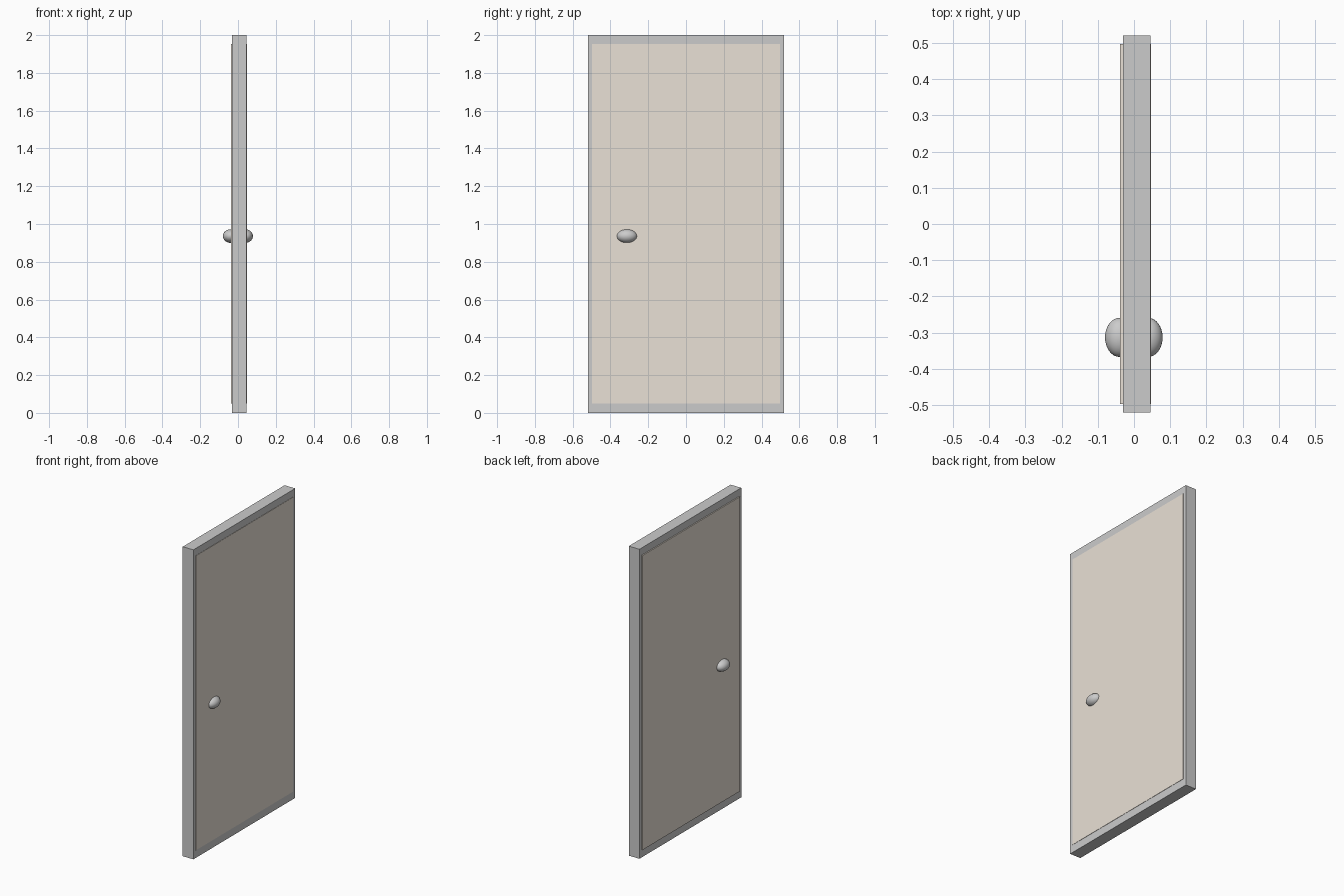
import bpy
import bmesh

if "Cube" in bpy.data.objects:
    bpy.data.objects.remove(bpy.data.objects["Cube"])


def link_mesh(name, bm):
    bmesh.ops.recalc_face_normals(bm, faces=bm.faces)
    mesh = bpy.data.meshes.new(name)
    bm.to_mesh(mesh)
    bm.free()
    obj = bpy.data.objects.new(name, mesh)
    bpy.context.collection.objects.link(obj)
    return obj


def rect(bm, x, y, z0, z1):
    return [bm.verts.new((x, s * y, z)) for s, z in
            ((-1, z0), (1, z0), (1, z1), (-1, z1))]


def bridge(bm, a, b):
    for i in range(4):
        j = (i + 1) % 4
        bm.faces.new((a[i], a[j], b[j], b[i]))


# Door frame: rectangular ring closed around the leaf
bm = bmesh.new()
loops = [rect(bm, -0.031, 0.52, 0.0, 2.0), rect(bm, 0.045, 0.52, 0.0, 2.0),
         rect(bm, 0.045, 0.497, 0.05, 1.953), rect(bm, -0.031, 0.497, 0.05, 1.953)]
for k in range(4):
    bridge(bm, loops[k], loops[(k + 1) % 4])
link_mesh("door_frame", bm)

# Door leaf: slab standing slightly proud of the frame on both sides
bm = bmesh.new()
back = rect(bm, -0.038, 0.497, 0.05, 1.953)
face = rect(bm, 0.047, 0.497, 0.05, 1.953)
bridge(bm, back, face)
bm.faces.new(back)
bm.faces.new(face)
leaf = link_mesh("door_leaf", bm)
paint = bpy.data.materials.new("beige_paint")
paint.diffuse_color = (0.82, 0.75, 0.67, 1.0)
paint.use_nodes = True
paint.node_tree.nodes["Principled BSDF"].inputs["Base Color"].default_value = paint.diffuse_color
leaf.data.materials.append(paint)

# Oval knobs, one on each side
for name, x in (("knob_left", -0.04), ("knob_right", 0.039)):
    bpy.ops.mesh.primitive_uv_sphere_add(segments=32, ring_count=16, radius=1,
                                         location=(x, -0.313, 0.936))
    knob = bpy.context.object
    knob.name = name
    knob.scale = (0.04, 0.054, 0.036)
    bpy.ops.object.transform_apply(location=False, rotation=False, scale=True)
    bpy.ops.object.shade_smooth()
